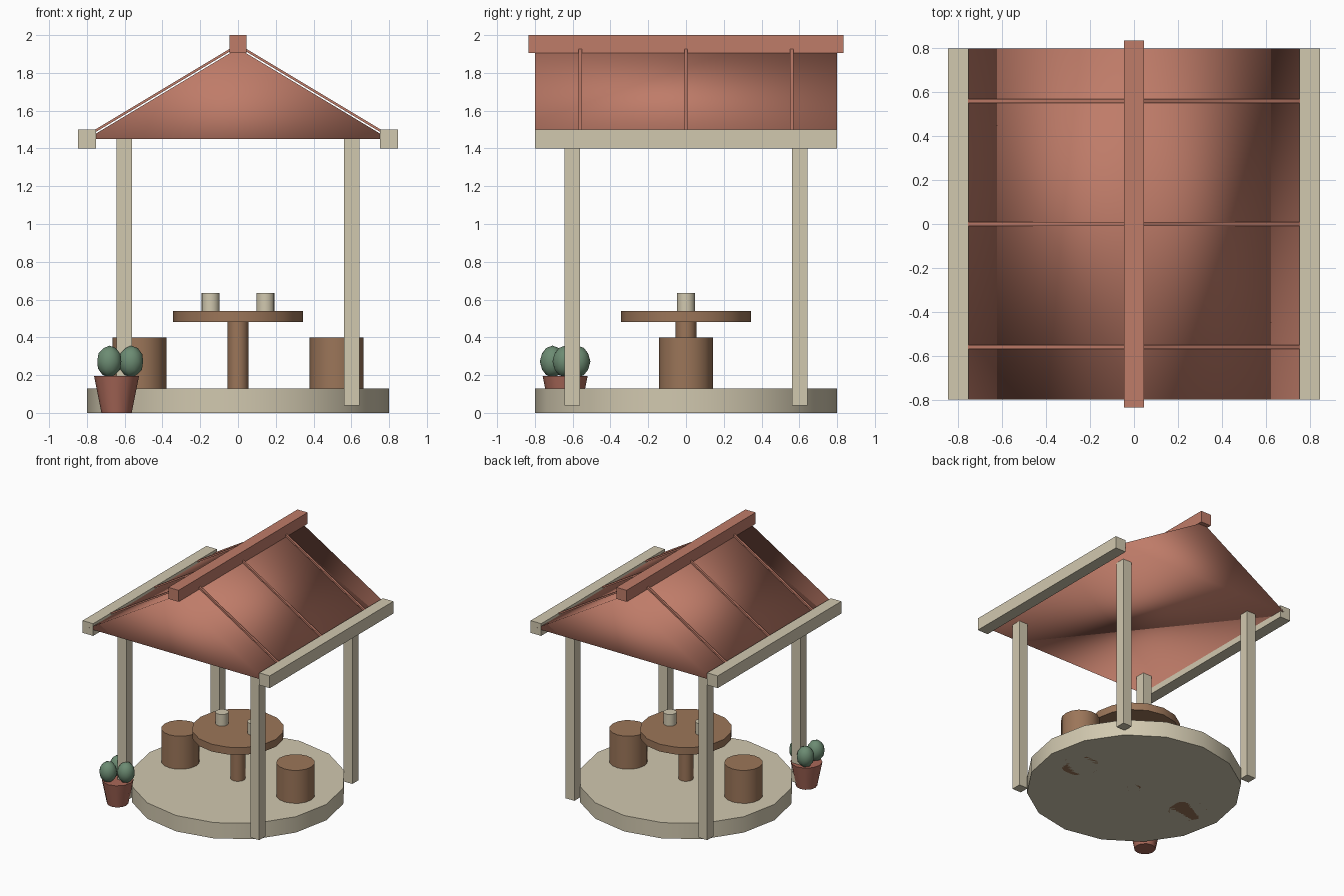
import bpy, bmesh
from math import atan2, cos, sin, hypot, radians, tau
from mathutils import Vector

if "Cube" in bpy.data.objects:
    bpy.data.objects.remove(bpy.data.objects["Cube"])


def material(name, rgb):
    m = bpy.data.materials.new(name)
    m.diffuse_color = (*rgb, 1)
    m.use_nodes = True
    m.node_tree.nodes["Principled BSDF"].inputs["Base Color"].default_value = m.diffuse_color
    return m


CREAM = material("cream", (0.64, 0.58, 0.43))
TILE = material("terracotta", (0.52, 0.20, 0.14))
WOOD = material("wood", (0.33, 0.18, 0.10))
POT = material("pot_clay", (0.40, 0.14, 0.10))
GREEN = material("plant_green", (0.15, 0.26, 0.17))


def finish(name, mat):
    ob = bpy.context.object
    ob.name = name
    ob.data.materials.append(mat)
    return ob


def box(name, centre, size, mat, tilt=0):
    bpy.ops.mesh.primitive_cube_add(size=1, location=centre, rotation=(0, tilt, 0))
    ob = finish(name, mat)
    ob.scale = size
    return ob


def drum(name, x, y, z0, z1, r0, mat, sides=16, r1=None):
    bpy.ops.mesh.primitive_cone_add(vertices=sides, radius1=r0, radius2=r0 if r1 is None else r1,
                                    depth=z1 - z0, location=(x, y, (z0 + z1) / 2),
                                    rotation=(0, 0, radians(90)))
    bpy.ops.object.shade_smooth_by_angle(angle=radians(40))
    return finish(name, mat)


# Floor and table with its leg
drum("floor_disc", 0, 0, 0, 0.13, 0.8, CREAM)
drum("table_top", 0, 0, 0.48, 0.54, 0.343, WOOD)
drum("table_leg", 0, 0, 0, 0.49, 0.055, WOOD)

# Stools, cups, eave beams and posts, mirrored left and right
for s, side in ((-1, "left"), (1, "right")):
    drum(side + "_stool", s * 0.522, 0, 0, 0.40, 0.143, WOOD)
    drum(side + "_cup", s * 0.145, 0, 0.535, 0.635, 0.048, CREAM)
    box(side + "_eave_beam", (s * 0.80, 0, 1.45), (0.095, 1.6, 0.10), CREAM)
    for t, end in ((-1, "front"), (1, "back")):
        box(f"{end}_{side}_post", (s * 0.602, t * 0.602, 0.745), (0.08, 0.08, 1.41), CREAM)

# Roof: closed triangular prism with soft shading
HALF, EAVE, APEX = 0.8, 1.45, 1.93
bm = bmesh.new()
tri = bm.faces.new([bm.verts.new((x, -0.8, z)) for x, z in ((-HALF, EAVE), (HALF, EAVE), (0, APEX))])
ext = bmesh.ops.extrude_face_region(bm, geom=[tri], use_keep_orig=True)
bmesh.ops.translate(bm, vec=(0, 1.6, 0), verts=[v for v in ext["geom"] if isinstance(v, bmesh.types.BMVert)])
bmesh.ops.recalc_face_normals(bm, faces=bm.faces)
for f in bm.faces:
    f.smooth = True
mesh = bpy.data.meshes.new("roof")
bm.to_mesh(mesh)
bm.free()
mesh.materials.append(TILE)
bpy.context.collection.objects.link(bpy.data.objects.new("roof", mesh))

# Ridge beam
box("ridge_beam", (0, 0, 1.953), (0.092, 1.67, 0.094), TILE)

# Thin battens floating just above each slope
slope = atan2(APEX - EAVE, HALF)
for s, side in ((-1, "left"), (1, "right")):
    for i, y in enumerate((-0.56, 0, 0.56)):
        mid = 0.385
        z = APEX - mid * (APEX - EAVE) / HALF
        centre = Vector((s * mid, y, z)) + Vector((s * sin(slope), 0, cos(slope))) * 0.014
        box(f"{side}_batten_{i + 1}", centre, (0.86, 0.018, 0.013), TILE, s * slope)

# Potted plant by the front left post
PX, PY = -0.643, -0.64
drum("plant_pot", PX, PY, 0, 0.195, 0.080, POT, 12, 0.119)
for i in range(3):
    a = tau * i / 3
    bpy.ops.mesh.primitive_ico_sphere_add(subdivisions=2, radius=1,
                                          location=(PX + 0.077 * cos(a), PY + 0.077 * sin(a), 0.272))
    leaf = finish(f"plant_bulb_{i + 1}", GREEN)
    leaf.scale = (0.067, 0.067, 0.084)
    bpy.ops.object.shade_smooth()
